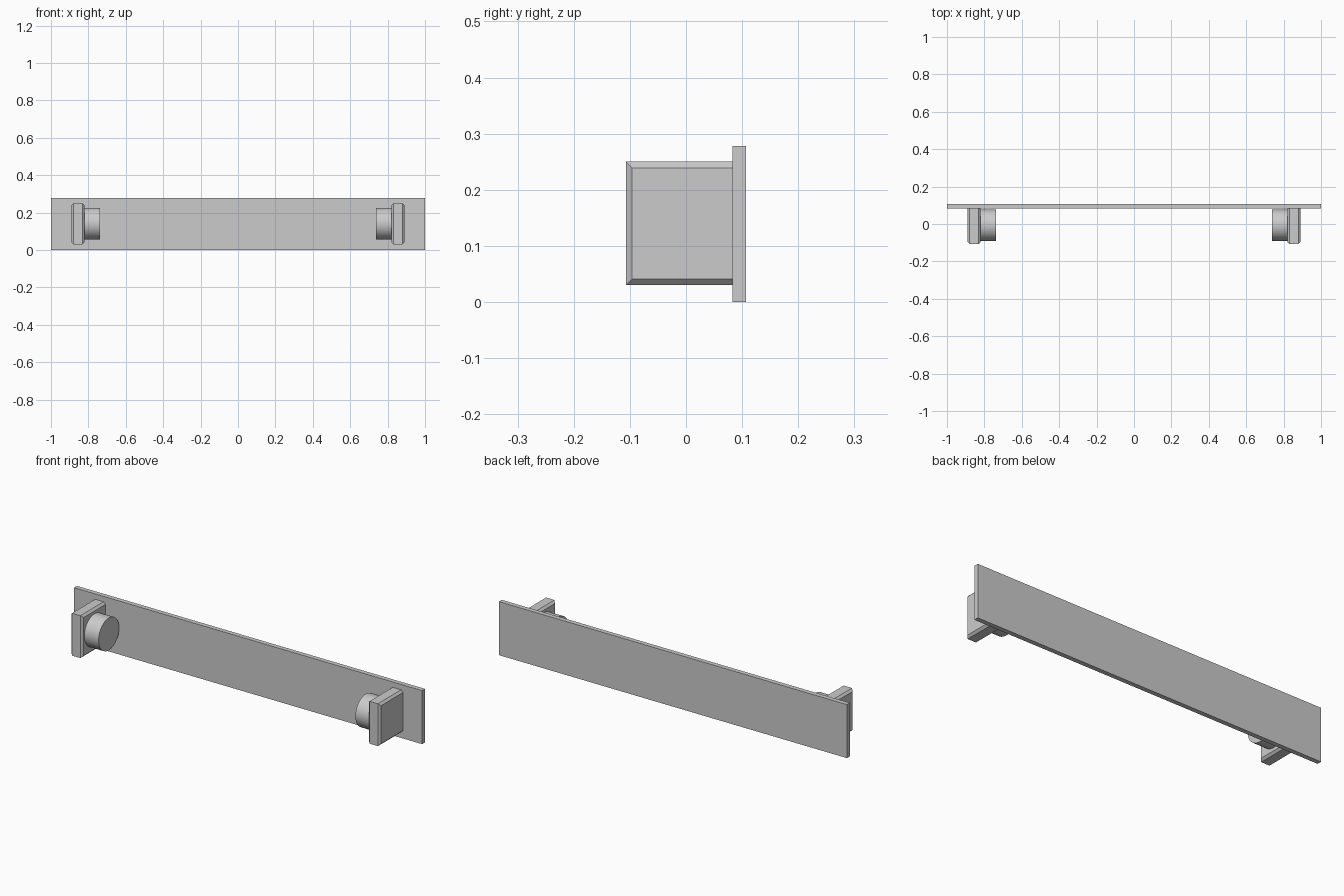
import bpy, bmesh
from math import pi
from mathutils import Matrix

if "Cube" in bpy.data.objects:
    bpy.data.objects.remove(bpy.data.objects["Cube"])

BACK, FRONT = 0.083, -0.107   # plate's front surface, front of blocks


def make_object(name, bm):
    bmesh.ops.recalc_face_normals(bm, faces=bm.faces)
    me = bpy.data.meshes.new(name)
    bm.to_mesh(me)
    bm.free()
    ob = bpy.data.objects.new(name, me)
    bpy.context.collection.objects.link(ob)
    return ob


# Long back plate
bm = bmesh.new()
bmesh.ops.create_cube(bm, size=1, matrix=Matrix.Translation((0, 0.095, 0.139))
                      @ Matrix.Diagonal((2, 0.024, 0.278, 1)))
make_object("back_plate", bm)


# Bracket block: side faces are chamfered on top, bottom and front, flat at the back
def bracket(name, side):
    c, z0, z1 = 0.011, 0.03, 0.25
    bm = bmesh.new()
    rings = []
    for x, d in ((0.82, c), (0.82 + c, 0), (0.89 - c, 0), (0.89, c)):
        rings.append([bm.verts.new((side * x, y, z)) for y, z in
                      ((FRONT + d, z0 + d), (BACK, z0 + d),
                       (BACK, z1 - d), (FRONT + d, z1 - d))])
    for a, b in zip(rings, rings[1:]):
        for i in range(4):
            j = (i + 1) % 4
            bm.faces.new((a[i], a[j], b[j], b[i]))
    bm.faces.new(rings[0])
    bm.faces.new(rings[-1])
    make_object(name, bm)


# Round boss on the inner face of each bracket
def boss(name, side):
    bm = bmesh.new()
    bmesh.ops.create_cone(bm, cap_ends=True, segments=48, radius1=0.084, radius2=0.084,
                          depth=0.084, matrix=Matrix.Translation((side * 0.78, -0.006, 0.141))
                          @ Matrix.Rotation(pi / 2, 4, 'Y'))
    ob = make_object(name, bm)
    bpy.ops.object.select_all(action='DESELECT')
    ob.select_set(True)
    bpy.context.view_layer.objects.active = ob
    bpy.ops.object.shade_smooth_by_angle(angle=pi / 6)


for label, side in (("left", -1), ("right", 1)):
    bracket(label + "_bracket", side)
    boss(label + "_boss", side)
